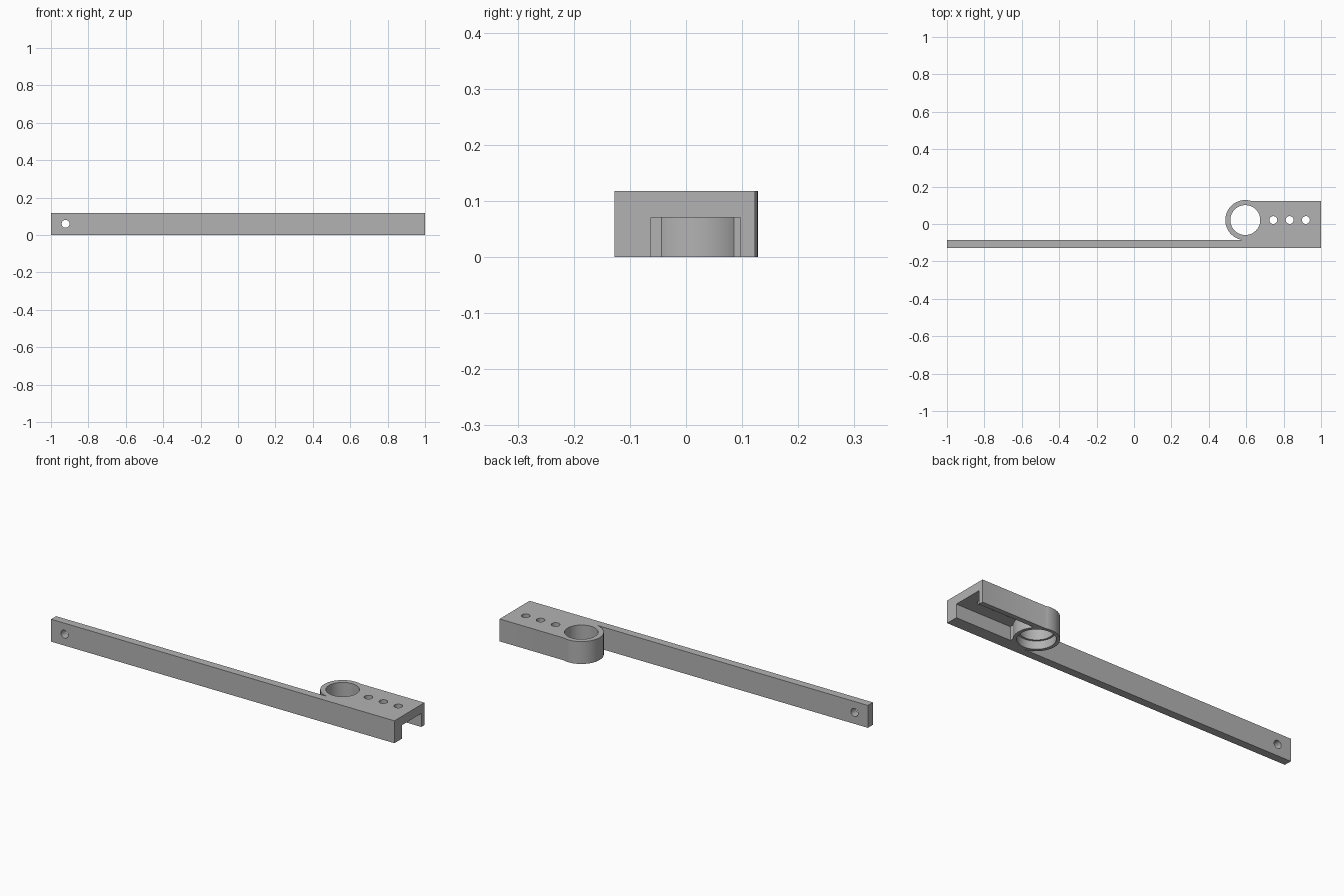
import bpy
import math

cube = bpy.data.objects.get("Cube")
if cube:
    bpy.data.objects.remove(cube, do_unlink=True)

HEIGHT = 0.118
RING_X, RING_Y = 0.595, 0.021

grey = bpy.data.materials.new("light_grey")
grey.use_nodes = True
colour = (0.45, 0.45, 0.45, 1)
grey.diffuse_color = colour
grey.node_tree.nodes["Principled BSDF"].inputs["Base Color"].default_value = colour


def box(name, x, y, z):
    """Box given by its (min, max) range on each axis."""
    spans = (x, y, z)
    bpy.ops.mesh.primitive_cube_add(size=1, location=[(a + b) / 2 for a, b in spans])
    ob = bpy.context.object
    ob.name = name
    ob.scale = [b - a for a, b in spans]
    bpy.ops.object.transform_apply(location=True, rotation=True, scale=True)
    ob.data.materials.append(grey)
    return ob


def rod(name, radius, depth, centre, turn=0, sides=64):
    bpy.ops.mesh.primitive_cylinder_add(vertices=sides, radius=radius, depth=depth,
                                        location=centre, rotation=(turn, 0, 0))
    ob = bpy.context.object
    ob.name = name
    bpy.ops.object.transform_apply(location=True, rotation=True, scale=True)
    ob.data.materials.append(grey)
    return ob


def combine(target, tool, operation):
    mod = target.modifiers.new(tool.name, 'BOOLEAN')
    mod.operation, mod.solver, mod.object = operation, 'EXACT', tool
    bpy.context.view_layer.objects.active = target
    bpy.ops.object.modifier_apply(modifier=mod.name)
    bpy.data.objects.remove(tool, do_unlink=True)


# Long flat arm, channel block and clamp ring joined into one solid
full = (0, HEIGHT)
bracket = box("bracket_arm", (-1, 1), (-0.127, -0.085), full)
combine(bracket, box("channel_block", (RING_X, 1), (-0.127, 0.123), full), 'UNION')
combine(bracket, rod("ring", 0.107, HEIGHT, (RING_X, RING_Y, HEIGHT / 2), sides=96), 'UNION')

# Open channel under the block, stopped by the round wall of the ring
channel = box("channel_cut", (0.68, 1.1), (-0.062, 0.097), (-0.1, 0.071))
combine(channel, rod("ring_wall", 0.107, 1, (RING_X, RING_Y, 0), sides=96), 'DIFFERENCE')
combine(bracket, channel, 'DIFFERENCE')

# Stepped bore through the ring
combine(bracket, rod("bore", 0.08, 1, (RING_X, RING_Y, 0)), 'DIFFERENCE')
combine(bracket, rod("counterbore", 0.09, 0.2, (RING_X, RING_Y, -0.057)), 'DIFFERENCE')

# Row of screw holes in the block and the pivot hole at the arm's end
for x in (0.745, 0.832, 0.919):
    combine(bracket, rod("screw_hole", 0.021, 1, (x, RING_Y, 0), sides=32), 'DIFFERENCE')
combine(bracket, rod("pivot_hole", 0.021, 1, (-0.922, 0, 0.06), math.pi / 2, 32), 'DIFFERENCE')

bpy.ops.object.select_all(action='DESELECT')
bracket.select_set(True)
bpy.context.view_layer.objects.active = bracket
bpy.ops.object.shade_smooth_by_angle(angle=math.radians(25))
